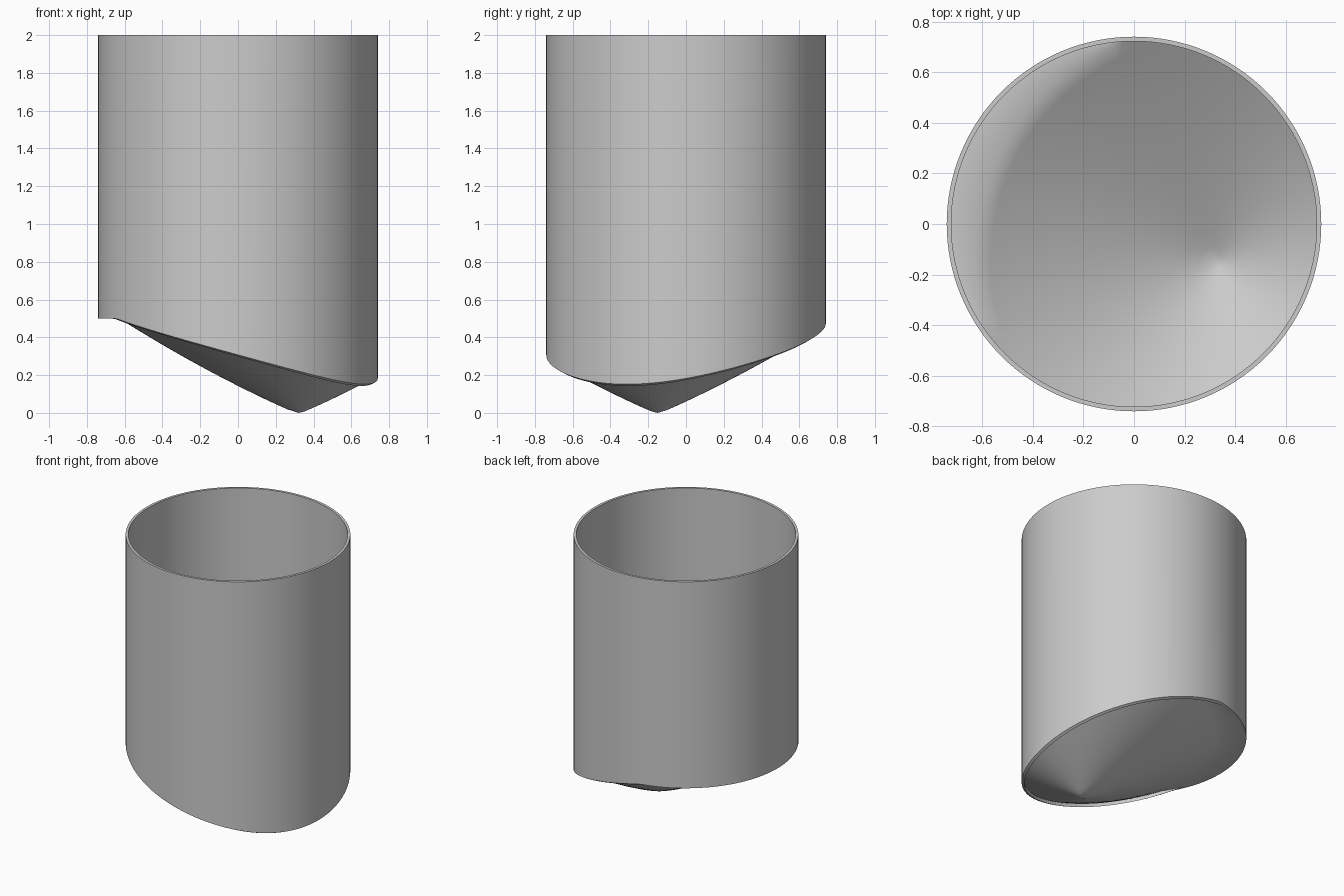
import bpy, bmesh, math

if "Cube" in bpy.data.objects:
    bpy.data.objects.remove(bpy.data.objects["Cube"], do_unlink=True)

R_OUT, R_IN, TOP = 0.74, 0.722, 2.0
TIP_X, TIP_Y = 0.32, -0.15      # off-centre tip of the base cone
SHELF, SHELF_D = 0.5, 0.945     # flat shelf height and where it starts
LIP = 0.025                     # wall reaches this far below the cone
SEG, RINGS = 128, 16

grey = bpy.data.materials.new("plain grey")
grey.use_nodes = True
grey.diffuse_color = (0.6, 0.6, 0.6, 1)
grey.node_tree.nodes["Principled BSDF"].inputs["Base Color"].default_value = (0.6, 0.6, 0.6, 1)


def cone_height(d):
    d = math.hypot(d, 0.02) - 0.02
    return 0.445 * d + 0.1 * d * d


def finish(name, bm):
    bmesh.ops.remove_doubles(bm, verts=bm.verts, dist=1e-5)
    bmesh.ops.recalc_face_normals(bm, faces=bm.faces)
    mesh = bpy.data.meshes.new(name)
    bm.to_mesh(mesh)
    bm.free()
    mesh.materials.append(grey)
    ob = bpy.data.objects.new(name, mesh)
    bpy.context.collection.objects.link(ob)
    bpy.ops.object.select_all(action='DESELECT')
    ob.select_set(True)
    bpy.context.view_layer.objects.active = ob
    bpy.ops.object.shade_smooth_by_angle(angle=math.radians(35))


def skin(bm, rows):
    """Join successive closed rows of points with quads."""
    rows = [[bm.verts.new(p) for p in row] for row in rows]
    for a, b in zip(rows, rows[1:]):
        for i in range(SEG):
            j = (i + 1) % SEG
            bm.faces.new((a[i], a[j], b[j], b[i]))


ANGLES = [2 * math.pi * i / SEG for i in range(SEG)]


# Tube wall, its lower edge following the cone
def wall_row(r, top):
    row = []
    for a in ANGLES:
        x, y = r * math.cos(a), r * math.sin(a)
        low = min(SHELF, cone_height(math.hypot(x - TIP_X, y - TIP_Y)) - LIP)
        row.append((x, y, TOP if top else low))
    return row


bm = bmesh.new()
skin(bm, [wall_row(R_OUT, True), wall_row(R_IN, True), wall_row(R_IN, False),
          wall_row(R_OUT, False), wall_row(R_OUT, True)])
finish("tube_wall", bm)


# Conical base, spread from its tip out to the wall
def reach(a):
    """Distance from the tip to the inside of the wall."""
    b = TIP_X * math.cos(a) + TIP_Y * math.sin(a)
    return -b + math.sqrt(b * b + (R_IN + 0.002) ** 2 - TIP_X ** 2 - TIP_Y ** 2)


def base_row(k, lift):
    row = []
    for a in ANGLES:
        full = reach(a)
        d = full if k > RINGS else min(full, SHELF_D) * k / RINGS
        z = min(cone_height(d), SHELF) + lift
        row.append((TIP_X + d * math.cos(a), TIP_Y + d * math.sin(a), z))
    return row


bm = bmesh.new()
under = [base_row(k, 0) for k in range(RINGS + 2)]
over = [base_row(k, 0.018) for k in range(RINGS + 2)]
skin(bm, under + over[::-1])
finish("cone_base", bm)
